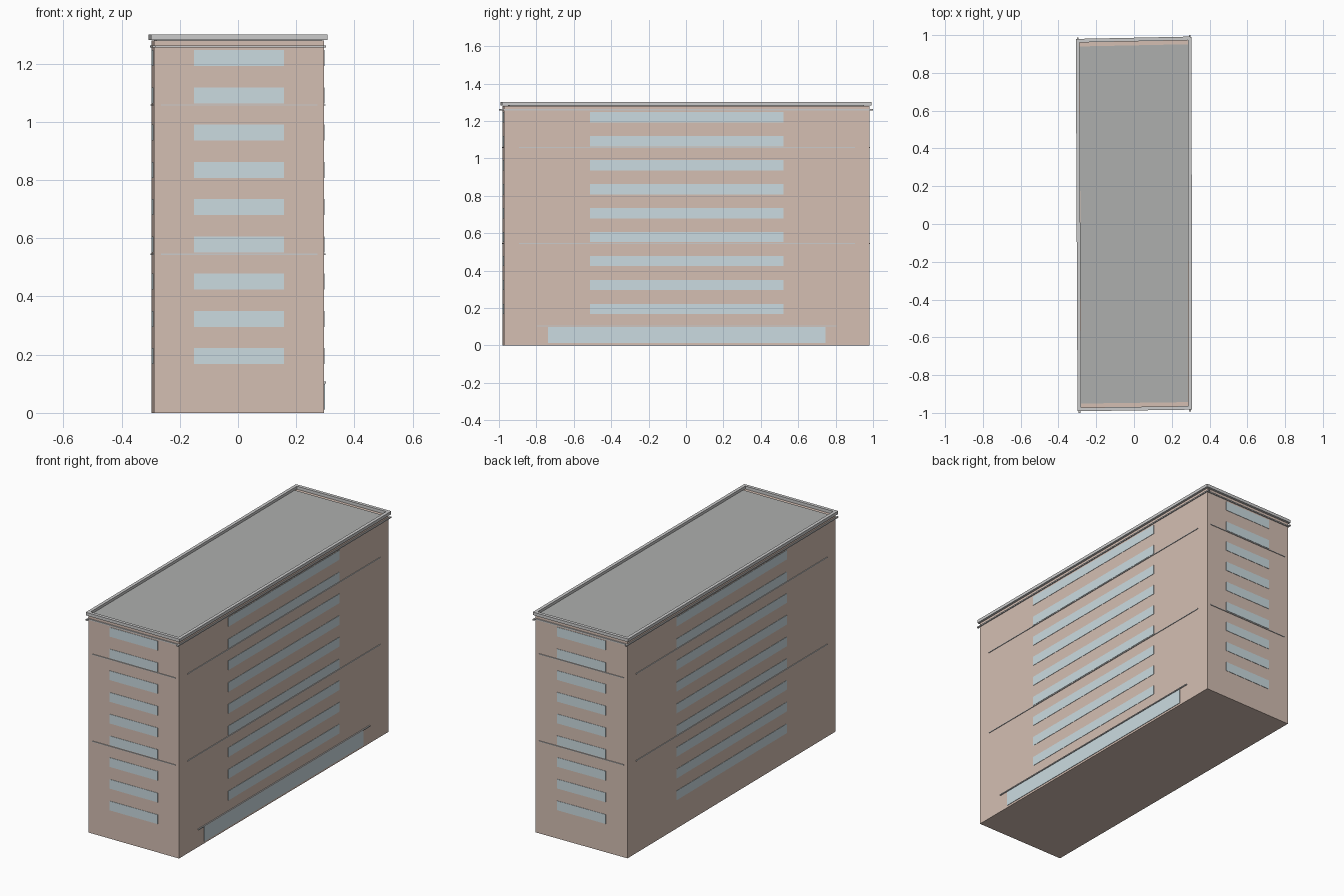
import bpy, bmesh
from mathutils import Vector

if "Cube" in bpy.data.objects:
    bpy.data.objects.remove(bpy.data.objects["Cube"])


def mat(name, r, g, b):
    m = bpy.data.materials.new(name)
    m.diffuse_color = (r, g, b, 1)
    m.use_nodes = True
    m.node_tree.nodes["Principled BSDF"].inputs["Base Color"].default_value = m.diffuse_color
    return m


BRICK = mat("brick", 0.66, 0.52, 0.45)
GLASS = mat("glass", 0.60, 0.71, 0.75)
ROOF = mat("roofing", 0.42, 0.43, 0.42)
TRIM = mat("trim", 0.60, 0.62, 0.60)

# Slightly skewed footprint: front left, front right, back right, back left
PLAN = [Vector(p) for p in [(-0.288, -0.980), (0.296, -0.972),
                            (0.294, 0.981), (-0.297, 0.969)]]
SIDES = ["front", "right", "back", "left"]


def add_prism(bm, pts, z0, z1):
    low = [bm.verts.new((p.x, p.y, z0)) for p in pts]
    top = [bm.verts.new((p.x, p.y, z1)) for p in pts]
    bm.faces.new(low[::-1])
    bm.faces.new(top)
    n = len(pts)
    for i in range(n):
        j = (i + 1) % n
        bm.faces.new((low[i], low[j], top[j], top[i]))


def finish(bm, name, material):
    me = bpy.data.meshes.new(name)
    bmesh.ops.recalc_face_normals(bm, faces=bm.faces)
    bm.to_mesh(me)
    bm.free()
    me.materials.append(material)
    ob = bpy.data.objects.new(name, me)
    bpy.context.collection.objects.link(ob)
    return ob


def wall_strip(bm, side, share, z0, z1, inner, outer):
    """Box along one wall, covering a share of its length."""
    a, b = PLAN[side], PLAN[(side + 1) % 4]
    mid, half = (a + b) / 2, (b - a) / 2 * share
    d = (b - a).normalized()
    n = Vector((d.y, -d.x))
    add_prism(bm, [mid - half + n * outer, mid + half + n * outer,
                   mid + half - n * inner, mid - half - n * inner], z0, z1)


def ring(name, share, z0, z1, inner, outer, material):
    bm = bmesh.new()
    for s in range(4):
        wall_strip(bm, s, share, z0, z1, inner, outer)
    finish(bm, name, material)


# Main brick block
bm = bmesh.new()
add_prism(bm, PLAN, 0, 1.28)
finish(bm, "building_body", BRICK)

# Flat roof, set in from the walls
bm = bmesh.new()
add_prism(bm, [p * 0.97 for p in PLAN], 1.275, 1.285)
finish(bm, "roof", ROOF)

# Roof edge coping, cornice and the two floor bands
ring("parapet_coping", 1.01, 1.282, 1.30, 0.008, 0.011, TRIM)
ring("cornice", 1.02, 1.256, 1.263, 0.004, 0.006, TRIM)
ring("lower_band", 0.92, 0.543, 0.547, 0.004, 0.004, TRIM)
ring("upper_band", 0.92, 1.056, 1.060, 0.004, 0.004, TRIM)

# Nine floors of ribbon windows on every side
for s, side in enumerate(SIDES):
    bm = bmesh.new()
    for i in range(9):
        z = 0.195 + 0.128 * i
        wall_strip(bm, s, 0.53, z - 0.0275, z + 0.0275, 0.003, 0.002)
    finish(bm, side + "_windows", GLASS)

# Ground floor shopfront with a thin canopy on the right side
bm = bmesh.new()
wall_strip(bm, 1, 0.76, 0.012, 0.099, 0.003, 0.003)
finish(bm, "shopfront_glass", GLASS)
bm = bmesh.new()
wall_strip(bm, 1, 0.82, 0.101, 0.107, 0.003, 0.006)
finish(bm, "shopfront_canopy", TRIM)
